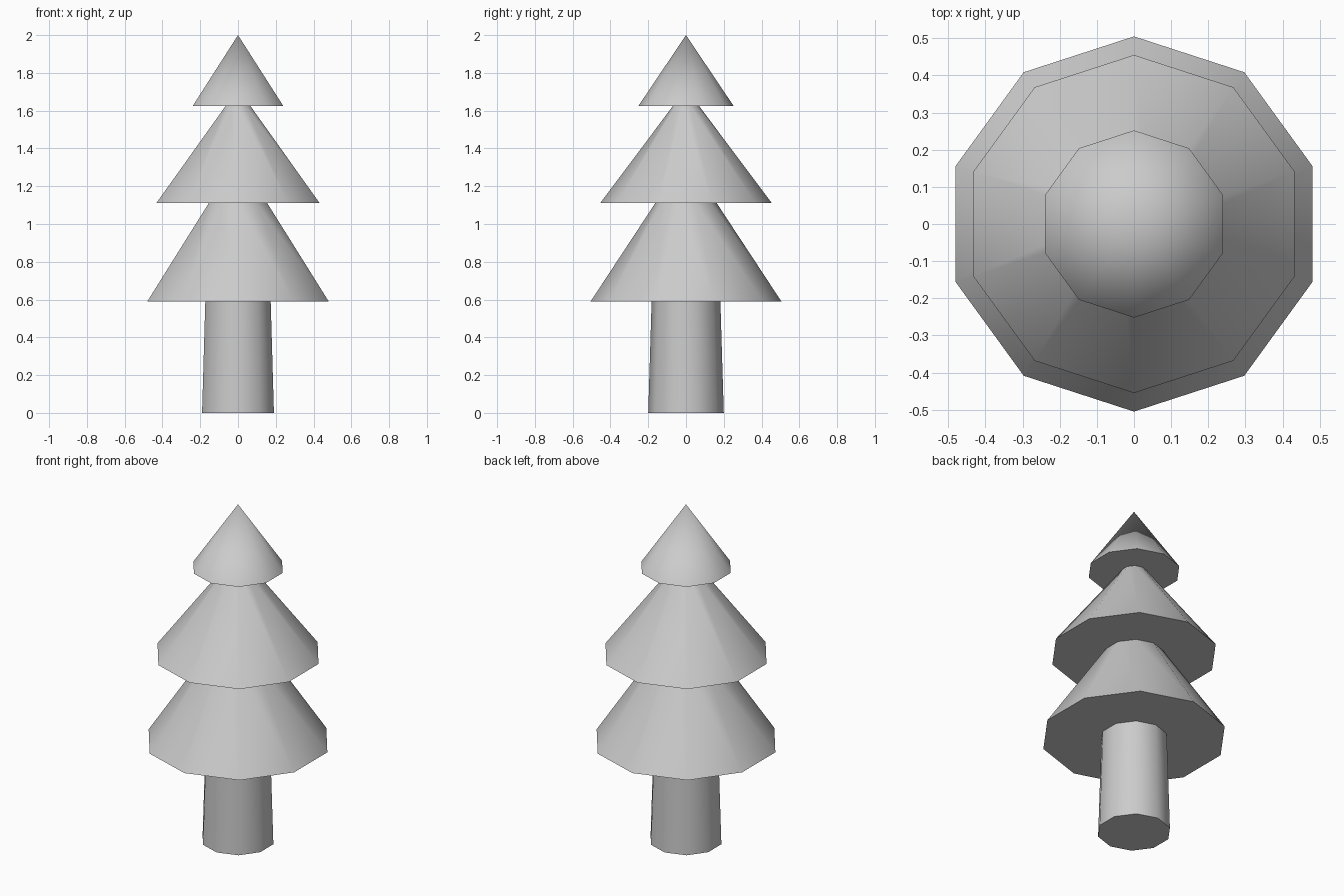
import bpy, math

if "Cube" in bpy.data.objects:
    bpy.data.objects.remove(bpy.data.objects["Cube"])

SIDES = 10


def cone(name, z0, z1, r0, r1):
    """Ten-sided tapered part with a corner facing the front."""
    bpy.ops.mesh.primitive_cone_add(vertices=SIDES, radius1=r0, radius2=r1,
                                    depth=z1 - z0, location=(0, 0, (z0 + z1) / 2))
    ob = bpy.context.object
    ob.name = name
    bpy.ops.object.shade_smooth_by_angle(angle=math.radians(45))
    return ob


# Trunk
cone("trunk", 0.0, 0.59, 0.20, 0.182)

# Foliage tiers, bottom to top
cone("lower_branches", 0.59, 1.11, 0.505, 0.163)
cone("middle_branches", 1.11, 1.625, 0.455, 0.069)
cone("top_branches", 1.625, 2.0, 0.252, 0.0)
